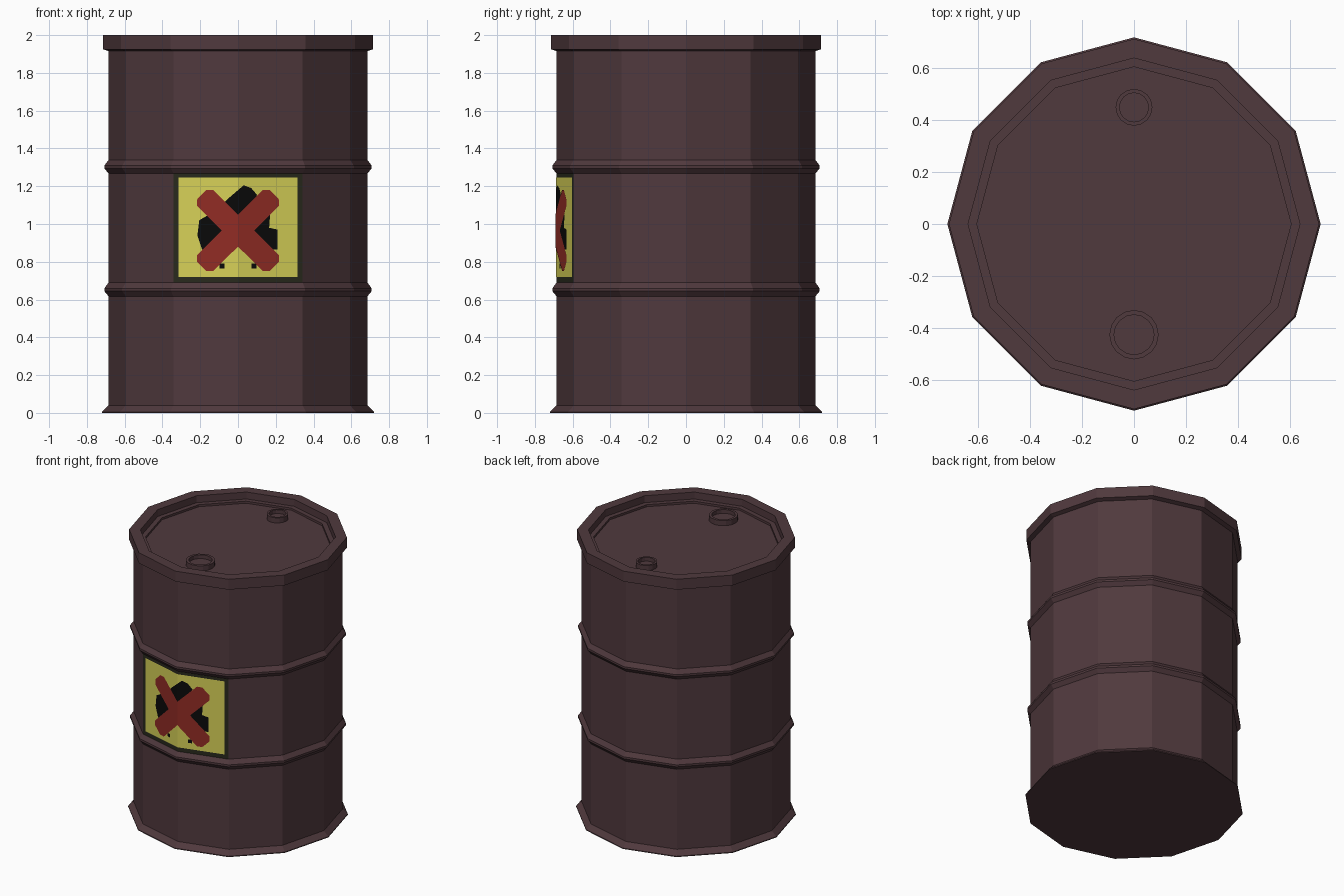
import bpy, bmesh, math
from mathutils import Vector

if "Cube" in bpy.data.objects:
    bpy.data.objects.remove(bpy.data.objects["Cube"])

SIDES = 12
R = 0.685          # drum wall radius


def material(name, rgb):
    m = bpy.data.materials.new(name)
    m.diffuse_color = (*rgb, 1)
    m.use_nodes = True
    m.node_tree.nodes["Principled BSDF"].inputs["Base Color"].default_value = m.diffuse_color
    return m


steel = material("dark maroon steel", (0.080, 0.041, 0.047))
border = material("dark olive", (0.021, 0.022, 0.012))
yellow = material("label yellow", (0.67, 0.63, 0.095))
black = material("black", (0.003, 0.003, 0.003))
red = material("dark red", (0.28, 0.025, 0.018))


def finish(bm, name, mat):
    me = bpy.data.meshes.new(name)
    bm.to_mesh(me)
    bm.free()
    me.materials.append(mat)
    ob = bpy.data.objects.new(name, me)
    bpy.context.collection.objects.link(ob)
    return ob


def lathe(name, profile, sides, mat, cx=0, cy=0):
    """Closed solid from (radius, z) rings, capped at both ends."""
    bm = bmesh.new()
    rings = []
    for r, z in profile:
        rings.append([bm.verts.new((cx + r * math.cos(2 * math.pi * i / sides),
                                    cy + r * math.sin(2 * math.pi * i / sides), z))
                      for i in range(sides)])
    for a, b in zip(rings, rings[1:]):
        for i in range(sides):
            j = (i + 1) % sides
            bm.faces.new((a[i], a[j], b[j], b[i]))
    bm.faces.new(rings[0][::-1])
    bm.faces.new(rings[-1])
    bmesh.ops.recalc_face_normals(bm, faces=bm.faces)
    return finish(bm, name, mat)


def plate(name, shapes, layer, mat):
    """Thin (x, z) outlines folded over the two front facets of the drum."""
    bm = bmesh.new()
    for pts in shapes:
        f = bm.faces.new([bm.verts.new((x, 0, z)) for x, z in pts])
        f.normal_update()
        if f.normal.y > 0:
            f.normal_flip()
    bmesh.ops.bisect_plane(bm, geom=bm.verts[:] + bm.edges[:] + bm.faces[:],
                           plane_co=(0, 0, 0), plane_no=(1, 0, 0))
    for v in bm.verts:
        v.co.y = -(R - abs(v.co.x) * math.tan(math.radians(15))) - 0.0015 * layer
    return finish(bm, name, mat)


def rect(x0, z0, x1, z1):
    return [(x0, z0), (x1, z0), (x1, z1), (x0, z1)]


# Drum: base flare, two rolling ribs, top rim and recessed lid
profile = [(0.72, 0), (0.72, 0.006), (R, 0.04)]
for z in (0.652, 1.302):
    profile += [(R, z - 0.035), (0.708, z - 0.007), (0.708, z + 0.007), (R, z + 0.038)]
profile += [(R, 1.915), (0.714, 1.925), (0.714, 2.0),
            (0.64, 2.0), (0.64, 1.95), (0.606, 1.95), (0.606, 1.935)]
lathe("drum", profile, SIDES, steel)

# Lid bungs: raised hollow rings
for name, y, r_out, r_in in (("large_bung", -0.427, 0.095, 0.077),
                             ("small_bung", 0.45, 0.071, 0.056)):
    lathe(name, [(r_out, 1.93), (r_out, 1.972), (r_in, 1.972), (r_in, 1.945)],
          16, steel, 0, y)

# Warning label
plate("label_border", [rect(-0.342, 0.69, 0.342, 1.267)], 1, border)
plate("label_field", [rect(-0.314, 0.72, 0.314, 1.247)], 2, yellow)

# Black flame-like blot with two small specks
blot = [(0.03, 1.205), (0.07, 1.19), (0.10, 1.155), (0.09, 1.10), (0.17, 1.05),
        (0.165, 0.98), (0.21, 0.97), (0.21, 0.865), (0.12, 0.865), (0.0, 0.90),
        (-0.12, 0.865), (-0.19, 0.865), (-0.215, 0.94), (-0.205, 1.02),
        (-0.17, 1.04), (-0.09, 1.10), (-0.04, 1.145)]
specks = [rect(s * 0.085 - 0.013, 0.765, s * 0.085 + 0.013, 0.79) for s in (-1, 1)]
plate("label_blot", [blot] + specks, 3, black)


# Red cross: two bars with clipped corners
def bar(a, b, half=0.06, cut=0.025):
    a, b = Vector(a), Vector(b)
    d = (b - a).normalized()
    n = Vector((-d.y, d.x))
    ends = [(a, -d), (b, d)]
    pts = []
    for (p, out), s in zip(ends, (1, -1)):
        pts += [p - out * cut + n * s * half, p + n * s * (half - cut),
                p - n * s * (half - cut), p - out * cut - n * s * half]
    return [tuple(p) for p in pts]


for i, s in enumerate((-1, 1)):
    plate("cross_bar_%d" % (i + 1), [bar((s * 0.192, 1.155), (-s * 0.192, 0.775))],
          4 + 0.3 * i, red)
